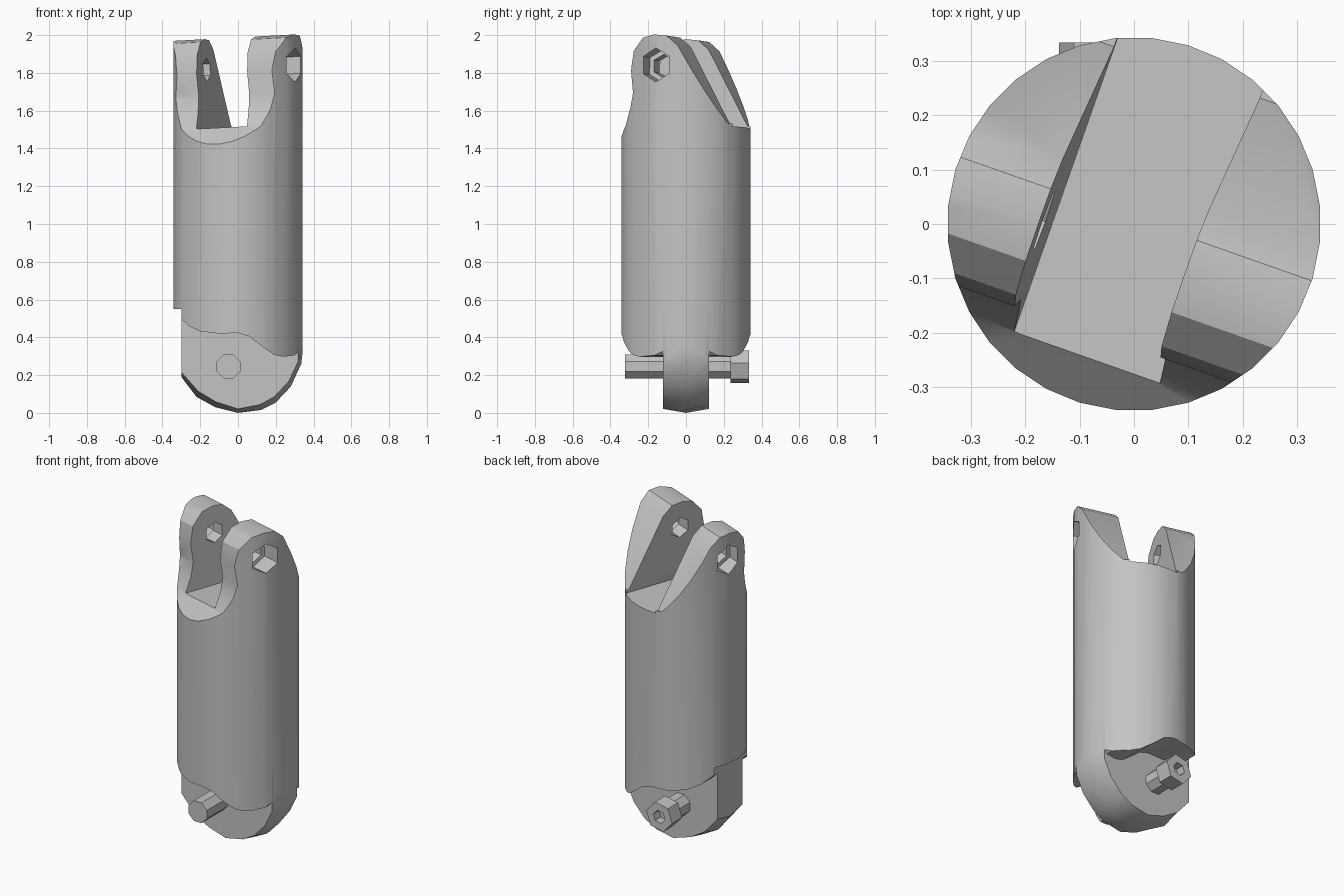
import bpy, bmesh, math
from mathutils import Matrix

cube = bpy.data.objects.get("Cube")
if cube:
    bpy.data.objects.remove(cube, do_unlink=True)

grey = bpy.data.materials.new("light_grey")
grey.use_nodes = True
COLOUR = (0.55, 0.55, 0.55, 1)
grey.diffuse_color = COLOUR
grey.node_tree.nodes["Principled BSDF"].inputs["Base Color"].default_value = COLOUR

# Fork frame: turned about z and leaning slightly
PIVOT = Matrix.Translation((0, 0, 1.51))
FORK = (PIVOT @ Matrix.Rotation(math.radians(-19.4), 4, 'Z')
        @ Matrix.Rotation(-0.05, 4, 'Y') @ PIVOT.inverted())
R = 0.343


def loft(name, rings, frame=None):
    """Closed solid through rings of equal point count."""
    bm = bmesh.new()
    loops = [[bm.verts.new(p) for p in ring] for ring in rings]
    n = len(loops[0])
    for a, b in zip(loops, loops[1:]):
        for i in range(n):
            j = (i + 1) % n
            bm.faces.new((a[i], a[j], b[j], b[i]))
    bm.faces.new(loops[0])
    bm.faces.new(loops[-1])
    bmesh.ops.recalc_face_normals(bm, faces=bm.faces)
    if frame:
        bm.transform(frame)
    mesh = bpy.data.meshes.new(name)
    bm.to_mesh(mesh)
    bm.free()
    mesh.materials.append(grey)
    obj = bpy.data.objects.new(name, mesh)
    bpy.context.collection.objects.link(obj)
    return obj


def prism(name, axis, profile, start, end, frame=None):
    place = {'X': lambda u, v, d: (d, u, v),
             'Y': lambda u, v, d: (u, d, v),
             'Z': lambda u, v, d: (u, v, d)}[axis]
    return loft(name, [[place(u, v, d) for u, v in profile] for d in (start, end)], frame)


def ngon(sides, radius, u=0.0, v=0.0, turn=0.5):
    angles = [2 * math.pi * (i + turn) / sides for i in range(sides)]
    return [(u + radius * math.cos(a), v + radius * math.sin(a)) for a in angles]


def carve(obj, cutter, operation='DIFFERENCE'):
    mod = obj.modifiers.new("carve", 'BOOLEAN')
    mod.operation, mod.object, mod.solver = operation, cutter, 'EXACT'
    select(obj)
    bpy.ops.object.modifier_apply(modifier=mod.name)
    bpy.data.objects.remove(cutter, do_unlink=True)


def select(obj):
    bpy.ops.object.select_all(action='DESELECT')
    obj.select_set(True)
    bpy.context.view_layer.objects.active = obj


# Cylindrical body, trimmed to the side outline of the fork
body = prism("body", 'Z', ngon(32, R), 0.1, 2.1)
outline = [(-0.5, 0), (-0.5, 1.26), (-0.345, 1.42), (-0.26, 1.51), (-0.22, 1.6),
           (-0.2, 1.68), (-0.215, 1.8), (-0.195, 1.9), (-0.13, 1.97), (-0.06, 1.986),
           (0.01, 1.98), (0.07, 1.93), (0.295, 1.525), (0.5, 1.515), (0.5, 0)]
carve(body, prism("outline_cutter", 'X', outline, -0.6, 0.6, FORK), 'INTERSECT')

# Slot between the two lugs
slot = [(-0.142, 1.51), (0.142, 1.51), (0.142, 2.3), (-0.142, 2.3)]
carve(body, prism("slot_cutter", 'Y', slot, -0.6, 0.6, FORK))

# Pin hole, with a hexagonal recess on each outer side
carve(body, prism("hole_cutter", 'X', ngon(6, 0.062, -0.05, 1.825), -0.5, 0.5, FORK))
for side in (-1, 1):
    carve(body, prism("recess_cutter", 'X', ngon(6, 0.09, -0.05, 1.825),
                      side * 0.23, side * 0.5, FORK))

# Curved shoulder at the lower end
shoulder = [(-0.5, 0), (-0.5, 0.55), (-0.3, 0.55), (-0.3, 0.5), (-0.26, 0.46),
            (-0.2, 0.432), (-0.1, 0.42), (0.0, 0.423), (0.06, 0.405), (0.13, 0.35),
            (0.19, 0.308), (0.24, 0.297), (0.3, 0.305), (0.34, 0.35), (0.5, 0.5), (0.5, 0)]
carve(body, prism("shoulder_cutter", 'Y', shoulder, -0.6, 0.6))

# Rounded tongue, slightly crowned across its thickness
tongue_side = [(-0.3, 0.6), (-0.3, 0.19), (-0.22, 0.085), (-0.12, 0.03), (0.0, 0.0),
               (0.12, 0.015), (0.2, 0.055), (0.28, 0.14), (0.335, 0.26), (0.345, 0.35),
               (0.345, 0.6)]
rings = []
for y, lift in ((-0.122, 0.035), (0, 0), (0.122, 0.035)):
    rings.append([(x if z > 0.5 or x == -0.3 else x * (1 - lift),
                   y, z + lift * max(0, 1 - z / 0.5) * (0.6 + 2 * abs(x)))
                  for x, z in tongue_side])
tongue = loft("tongue", rings)
carve(tongue, prism("round_cutter", 'Z', ngon(32, R), -0.1, 1), 'INTERSECT')

# Cross bolt with a socketed hexagonal head
BX, BZ = -0.05, 0.245
bolt = prism("bolt_shaft", 'Y', ngon(8, 0.068, BX, BZ), -0.322, 0.26)
head = prism("bolt_head", 'Y', ngon(6, 0.09, BX, BZ, 0.2), 0.235, 0.333)
carve(head, prism("socket_cutter", 'Y', ngon(6, 0.04, BX, BZ, 0.2), 0.28, 0.4))

for part in (body, tongue, bolt, head):
    select(part)
    bpy.ops.object.shade_smooth_by_angle(angle=math.radians(30))
